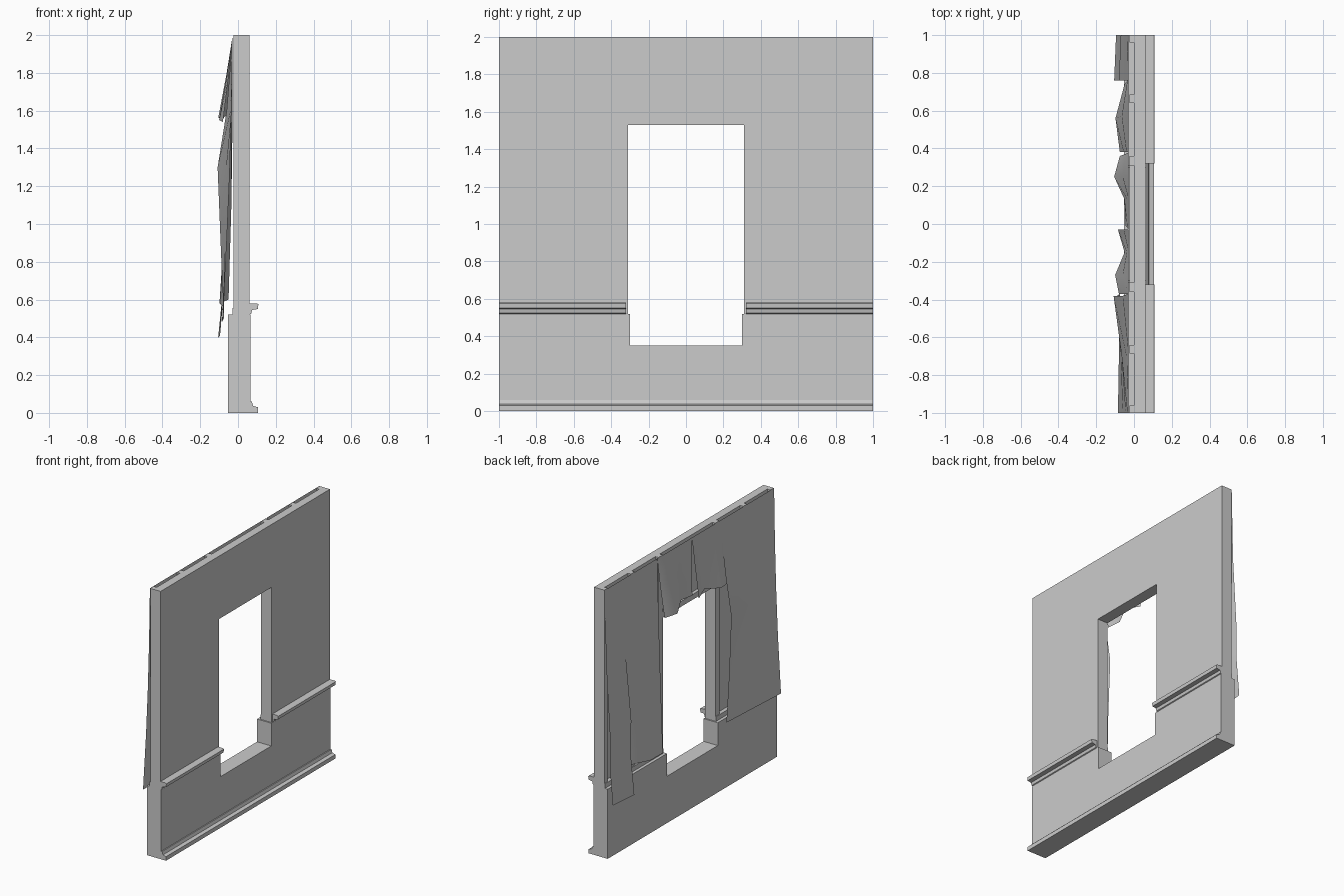
import bpy, bmesh, math
from mathutils import Vector

cube = bpy.data.objects.get("Cube")
if cube:
    bpy.data.objects.remove(cube, do_unlink=True)

plaster = bpy.data.materials.new("plaster_grey")
plaster.use_nodes = True
GREY = (0.6, 0.6, 0.6, 1)
plaster.diffuse_color = GREY
plaster.node_tree.nodes["Principled BSDF"].inputs["Base Color"].default_value = GREY


def finish(name, bm, recalc=True):
    if recalc:
        bmesh.ops.recalc_face_normals(bm, faces=bm.faces)
    mesh = bpy.data.meshes.new(name)
    bm.to_mesh(mesh)
    bm.free()
    mesh.materials.append(plaster)
    ob = bpy.data.objects.new(name, mesh)
    bpy.context.scene.collection.objects.link(ob)
    return ob


def prism(name, outline, axis, start, end):
    """Extrude an outline along x (points are y, z) or y (points are x, z)."""
    bm = bmesh.new()
    if axis == "x":
        pts, step = [(start, a, b) for a, b in outline], (end - start, 0, 0)
    else:
        pts, step = [(a, start, b) for a, b in outline], (0, end - start, 0)
    face = bm.faces.new([bm.verts.new(p) for p in pts])
    ext = bmesh.ops.extrude_face_region(bm, geom=[face], use_keep_orig=True)
    verts = [v for v in ext["geom"] if isinstance(v, bmesh.types.BMVert)]
    bmesh.ops.translate(bm, verts=verts, vec=Vector(step))
    return finish(name, bm)


def box(name, y0, y1, z0, z1, x0, x1):
    return prism(name, [(y0, z0), (y1, z0), (y1, z1), (y0, z1)], "x", x0, x1)


def sheet(name, columns):
    """Loose hanging sheet; each column runs top to bottom as (x, y, z)."""
    bm = bmesh.new()
    grid = [[bm.verts.new(p) for p in col] for col in columns]
    for a, b in zip(grid, grid[1:]):
        for i in range(len(a) - 1):
            bm.faces.new((a[i], a[i + 1], b[i + 1], b[i]))
    ob = finish(name, bm)
    bpy.ops.object.select_all(action="DESELECT")
    ob.select_set(True)
    bpy.context.view_layer.objects.active = ob
    bpy.ops.object.shade_smooth_by_angle(angle=math.radians(30))


HALF, LEDGE, HEAD, SILL = 0.31, 0.52, 1.53, 0.35

# Upper board wraps the opening from above, lower block from below
prism("upper_board", [(-1, LEDGE), (-HALF, LEDGE), (-HALF, HEAD), (HALF, HEAD),
                      (HALF, LEDGE), (1, LEDGE), (1, 2), (-1, 2)], "x", 0, 0.06)
J = HALF - 0.01
prism("lower_block", [(-1, 0), (1, 0), (1, LEDGE), (J, LEDGE), (J, SILL),
                      (-J, SILL), (-J, LEDGE), (-1, LEDGE)], "x", -0.053, 0.065)

# Studs, plates and mouldings on both sides of the opening
crown = [(0.06, 0.52), (0.07, 0.525), (0.075, 0.545), (0.105, 0.55),
         (0.108, 0.575), (0.1, 0.58), (0.06, 0.58)]
for side, s in (("right", -1), ("left", 1)):
    for i, (a, b) in enumerate([(0.96, 1), (0.64, 0.685), (0.31, 0.36)]):
        box(f"{side}_stud_{i}", s * a, s * b, LEDGE, 2, -0.025, 0)
    box(f"{side}_bottom_plate", s * 0.31, s, LEDGE, 0.555, -0.03, 0)
    prism(f"{side}_rail", crown, "y", s * 0.32, s)
box("header", -HALF, HALF, HEAD, 1.57, -0.025, 0)
prism("skirting", [(0.065, 0), (0.105, 0), (0.105, 0.03), (0.08, 0.037),
                   (0.073, 0.06), (0.065, 0.06)], "y", -1, 1)

# Loose sheets on the reverse face
sheet("far_sheet", [
    [(-0.028, -1, 2), (-0.035, -1, 1.6), (-0.045, -1, 1.25), (-0.06, -1, 0.9), (-0.085, -1, 0.48)],
    [(-0.028, -0.7, 2), (-0.04, -0.7, 1.6), (-0.065, -0.7, 1.28), (-0.07, -0.7, 0.88), (-0.08, -0.7, 0.49)],
    [(-0.028, -0.37, 2), (-0.06, -0.38, 1.6), (-0.108, -0.38, 1.3), (-0.09, -0.38, 0.85), (-0.075, -0.37, 0.5)],
])
sheet("header_flap_far", [
    [(-0.028, -0.37, 2), (-0.05, -0.37, 1.78), (-0.08, -0.37, 1.54)],
    [(-0.028, -0.27, 2), (-0.06, -0.27, 1.78), (-0.1, -0.27, 1.55)],
    [(-0.028, -0.15, 2), (-0.038, -0.15, 1.78), (-0.05, -0.15, 1.58)],
    [(-0.028, -0.03, 2), (-0.055, -0.03, 1.78), (-0.085, -0.03, 1.56)],
])
sheet("header_flap_near", [
    [(-0.028, -0.03, 2), (-0.035, -0.02, 1.78), (-0.045, -0.01, 1.58)],
    [(-0.028, 0.13, 2), (-0.035, 0.13, 1.8), (-0.05, 0.13, 1.6)],
    [(-0.028, 0.25, 2), (-0.06, 0.25, 1.8), (-0.105, 0.25, 1.56)],
    [(-0.028, 0.38, 2), (-0.045, 0.37, 1.8), (-0.075, 0.36, 1.56)],
])
sheet("middle_sheet", [
    [(-0.028, 0.38, 2), (-0.04, 0.38, 1.55), (-0.055, 0.38, 1.1), (-0.075, 0.38, 0.56)],
    [(-0.028, 0.57, 2), (-0.035, 0.57, 1.55), (-0.065, 0.57, 1.1), (-0.098, 0.56, 0.58)],
    [(-0.028, 0.76, 2), (-0.03, 0.76, 1.46), (-0.035, 0.76, 1.1), (-0.05, 0.74, 0.6)],
])
sheet("near_strip", [
    [(-0.028, 0.76, 2), (-0.03, 0.76, 1.46), (-0.08, 0.76, 0.95), (-0.075, 0.76, 0.7), (-0.105, 0.76, 0.4)],
    [(-0.028, 1, 2), (-0.04, 1, 1.46), (-0.07, 1, 0.95), (-0.07, 1, 0.7), (-0.095, 1, 0.41)],
])
